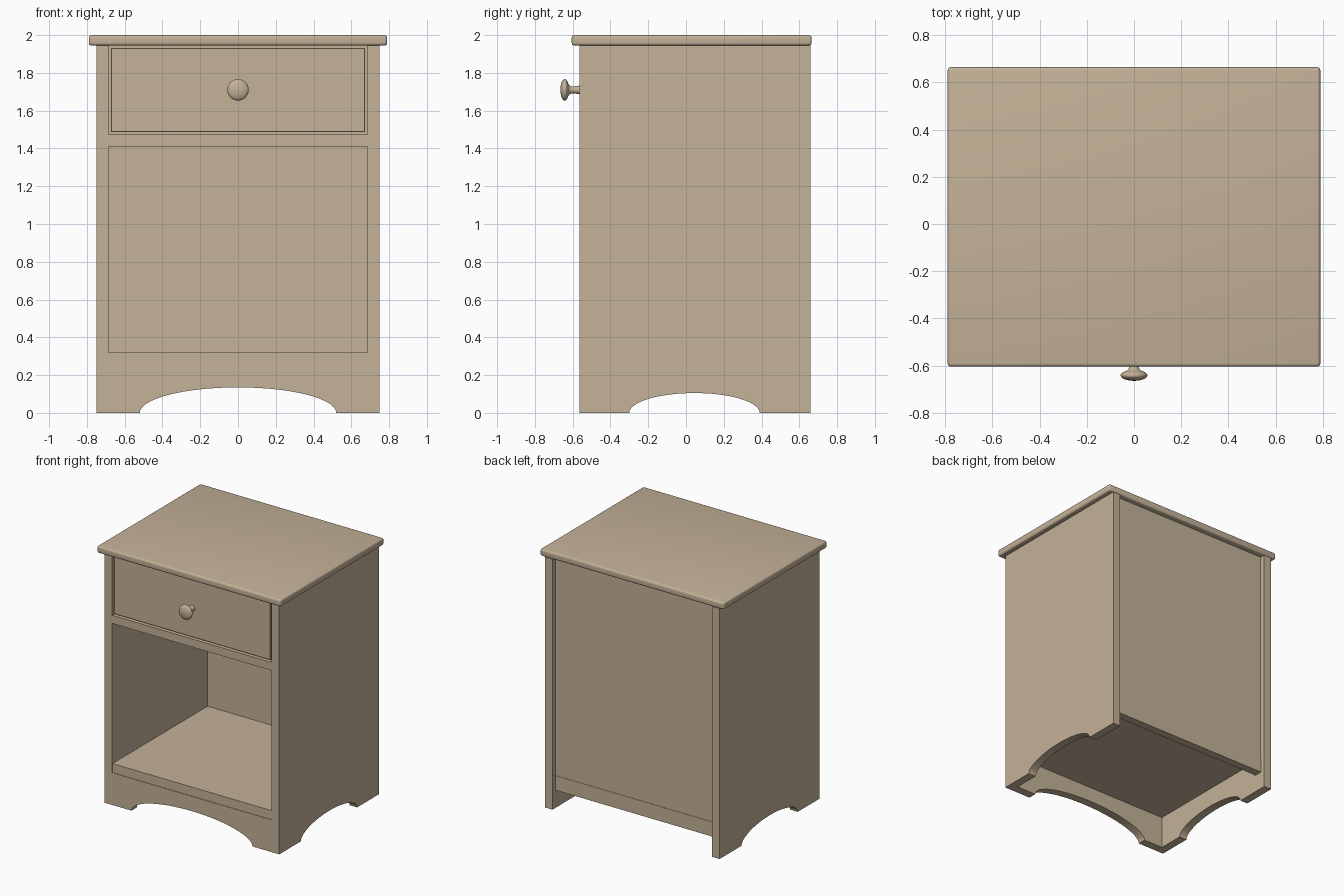
import bpy, bmesh, math
from mathutils import Vector

if "Cube" in bpy.data.objects:
    bpy.data.objects.remove(bpy.data.objects["Cube"])

wood = bpy.data.materials.new("tan_wood")
wood.diffuse_color = (0.552, 0.445, 0.314, 1)
wood.use_nodes = True
wood.node_tree.nodes["Principled BSDF"].inputs["Base Color"].default_value = wood.diffuse_color


def finish(name, bm, smooth=False):
    bmesh.ops.recalc_face_normals(bm, faces=bm.faces)
    mesh = bpy.data.meshes.new(name)
    bm.to_mesh(mesh)
    bm.free()
    mesh.materials.append(wood)
    ob = bpy.data.objects.new(name, mesh)
    bpy.context.collection.objects.link(ob)
    if smooth:
        bpy.ops.object.select_all(action='DESELECT')
        ob.select_set(True)
        bpy.context.view_layer.objects.active = ob
        bpy.ops.object.shade_smooth_by_angle(angle=math.radians(40))
    return ob


def box(name, x, y, z, bevel=0.0, segments=1):
    bm = bmesh.new()
    bmesh.ops.create_cube(bm, size=1)
    for v in bm.verts:
        v.co = Vector([(a + b) / 2 + c * (b - a) for (a, b), c in zip((x, y, z), v.co)])
    if bevel:
        bmesh.ops.bevel(bm, geom=bm.edges[:], offset=bevel, segments=segments,
                        profile=0.5, affect='EDGES')
    return finish(name, bm, segments > 1)


def arched_panel(name, u0, u1, top, a0, a1, rise, place, push):
    """Panel with an elliptical cut-out at its foot; place maps (u, z) to 3D."""
    c, r, n = (a0 + a1) / 2, (a1 - a0) / 2, 32
    pts = [(u0, 0)]
    pts += [(c - r * math.cos(math.pi * i / n), rise * math.sin(math.pi * i / n)) for i in range(n + 1)]
    pts += [(u1, 0), (u1, top), (u0, top)]
    bm = bmesh.new()
    face = bm.faces.new([bm.verts.new(place(u, z)) for u, z in pts])
    ext = bmesh.ops.extrude_face_region(bm, geom=[face])
    bmesh.ops.translate(bm, vec=push, verts=[g for g in ext["geom"] if isinstance(g, bmesh.types.BMVert)])
    return finish(name, bm, True)


IN, OUT, FRONT, BACK, TOP = 0.685, 0.75, -0.565, 0.66, 1.945

# side panels with arched feet
for s, label in ((-1, "left"), (1, "right")):
    arched_panel(label + "_side", FRONT, BACK, TOP, -0.30, 0.39, 0.105,
                 lambda u, z: (s * IN, u, z), (s * (OUT - IN), 0, 0))

# front apron with wide arch
arched_panel("front_apron", -IN, IN, 0.25, -0.52, 0.52, 0.135,
             lambda u, z: (u, FRONT, z), (0, 0.065, 0))

# shelves, back panel and back rail
box("lower_shelf", (-IN, IN), (FRONT + 0.004, 0.605), (0.25, 0.32))
box("drawer_divider", (-IN, IN), (FRONT, 0.605), (1.41, 1.473))
box("back_panel", (-IN, IN), (0.605, 0.62), (0.25, TOP))
box("back_rail", (-IN, IN), (0.56, 0.623), (0.137, 0.25))

# table top with rounded edges
box("table_top", (-0.79, 0.79), (-0.605, 0.665), (TOP, 2.0), 0.014, 4)

# drawer: front plate and box behind it
box("drawer_front", (-0.672, 0.672), (FRONT + 0.003, -0.52), (1.486, 1.932), 0.003)
for s, label in ((-1, "left"), (1, "right")):
    box("drawer_" + label + "_wall", tuple(sorted((s * 0.635, s * 0.665))), (-0.52, 0.55), (1.486, 1.88))
box("drawer_back", (-0.635, 0.635), (0.52, 0.55), (1.486, 1.88))
box("drawer_bottom", (-0.635, 0.635), (-0.52, 0.52), (1.486, 1.51))

# turned knob: flared stem and rounded head, lathed about y
profile = [(0.024, -0.56), (0.021, -0.575), (0.019, -0.59), (0.019, -0.607), (0.024, -0.617)]
profile += [(0.057 * math.sin(t), -0.642 + 0.023 * math.cos(t))
            for t in (math.radians(d) for d in range(35, 180, 12))]
profile.append((0, -0.665))
bm = bmesh.new()
verts = [bm.verts.new((r, y, 1.71)) for r, y in profile]
edges = [bm.edges.new(p) for p in zip(verts, verts[1:])]
bmesh.ops.spin(bm, geom=verts + edges, cent=(0, 0, 1.71), axis=(0, 1, 0),
               angle=math.tau, steps=32, use_duplicate=False)
bmesh.ops.remove_doubles(bm, verts=bm.verts, dist=0.0002)
finish("drawer_knob", bm, True)
